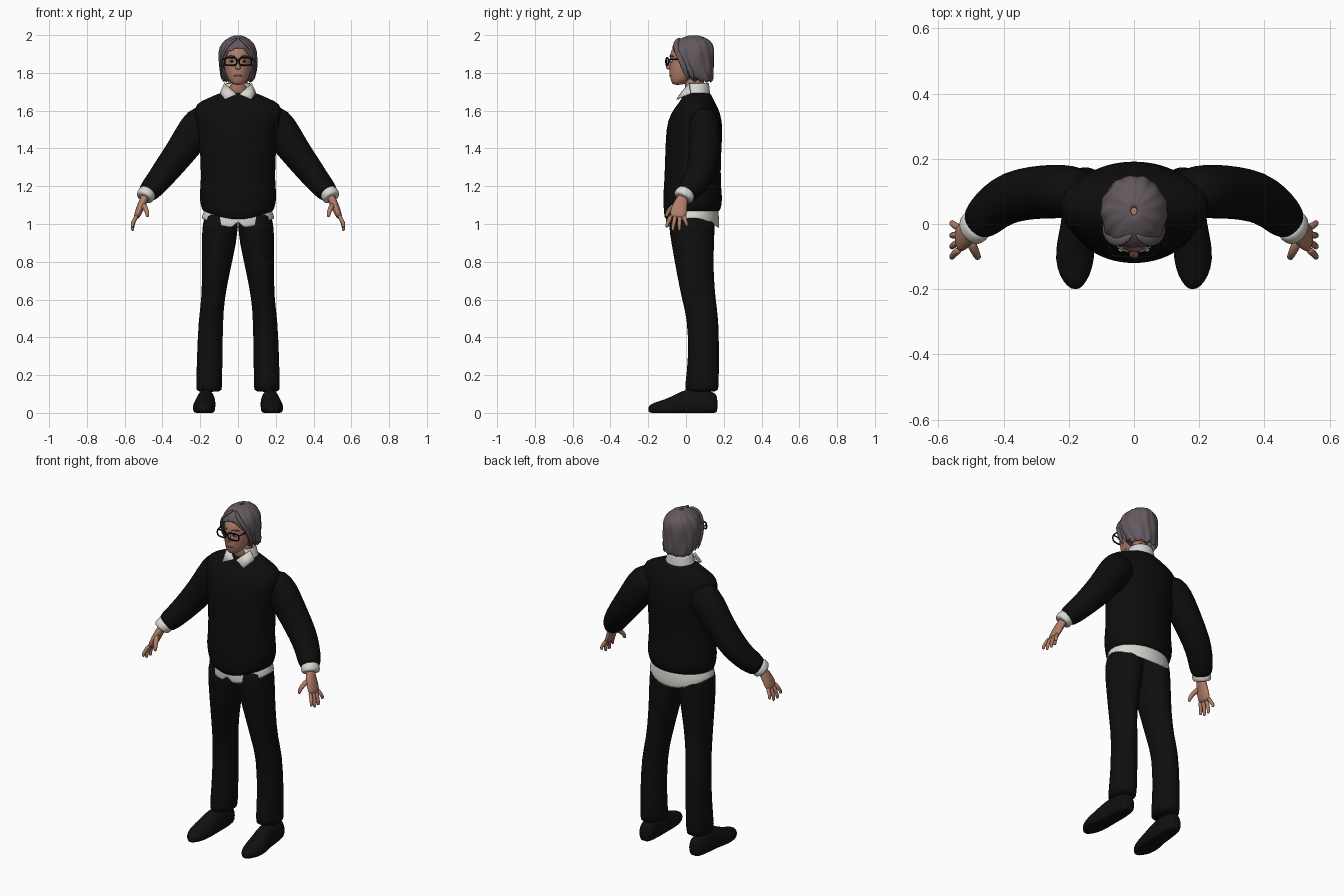
import bpy, bmesh, math
from mathutils import Vector

cube = bpy.data.objects.get("Cube")
if cube:
    bpy.data.objects.remove(cube)


def material(name, *rgb):
    m = bpy.data.materials.new(name)
    m.use_nodes = True
    m.diffuse_color = (*rgb, 1)
    m.node_tree.nodes["Principled BSDF"].inputs["Base Color"].default_value = (*rgb, 1)
    return m


skin = material("skin", .44, .21, .14)
lip = material("lip", .3, .12, .09)
white = material("shirt_white", .7, .68, .64)
knit = material("sweater_black", .004, .004, .004)
cloth = material("trouser_black", .0045, .0045, .0045)
leather = material("shoe_black", .005, .005, .005)
grey = material("hair_grey", .125, .1, .112)
black = material("frame_black", .003, .003, .003)
eye_white = material("eye_white", .55, .5, .46)

X, Y, Z = Vector((1, 0, 0)), Vector((0, 1, 0)), Vector((0, 0, 1))


def finish(name, bm, mat, mirror=False, thick=0, smooth=1):
    """Turn a bmesh into a smooth shaded object with its modifiers."""
    bmesh.ops.recalc_face_normals(bm, faces=bm.faces)
    for f in bm.faces:
        f.smooth = True
    mesh = bpy.data.meshes.new(name)
    bm.to_mesh(mesh)
    bm.free()
    mesh.materials.append(mat)
    ob = bpy.data.objects.new(name, mesh)
    bpy.context.collection.objects.link(ob)
    if mirror:
        ob.modifiers.new("mirror", "MIRROR").use_mirror_merge = False
    if thick:
        solid = ob.modifiers.new("thickness", "SOLIDIFY")
        solid.thickness, solid.offset = thick, -1
    if smooth:
        sub = ob.modifiers.new("smooth", "SUBSURF")
        sub.levels = sub.render_levels = smooth
    return ob


def loft(name, mat, rings, frame=None, n=20, tweak=None, caps=True, cut=None, **kw):
    """Skin elliptical rings (x, y, z, ra, rb); frame=None follows the path."""
    bm = bmesh.new()
    centres = [Vector(r[:3]) for r in rings]
    loops = []
    for i, (c, r) in enumerate(zip(centres, rings)):
        if frame:
            u, v = frame
        else:
            t = (centres[min(i + 1, len(rings) - 1)] - centres[max(i - 1, 0)]).normalized()
            u = (Y - t * t.y).normalized()
            v = t.cross(u)
        loop = []
        for k in range(n):
            a = math.tau * k / n
            p = c + u * r[3] * math.cos(a) + v * r[4] * math.sin(a)
            loop.append(bm.verts.new(tweak(p, a) if tweak else p))
        loops.append(loop)
    for lo, hi in zip(loops, loops[1:]):
        for k in range(n):
            j = (k + 1) % n
            bm.faces.new((lo[k], lo[j], hi[j], hi[k]))
    if caps:
        bm.faces.new(loops[0])
        bm.faces.new(loops[-1])
    if cut:
        bmesh.ops.bisect_plane(bm, geom=bm.verts[:] + bm.edges[:] + bm.faces[:],
                               plane_co=cut[0], plane_no=cut[1], clear_inner=True)
    return finish(name, bm, mat, **kw)


def upright(rows):
    """Rows of (z, centre y, half width, half depth) become central rings."""
    return [(0, cy, z, rx, ry) for z, cy, rx, ry in rows]


def ball(name, mat, centre, size, mirror=False):
    bm = bmesh.new()
    bmesh.ops.create_uvsphere(bm, u_segments=16, v_segments=10, radius=1)
    for v in bm.verts:
        v.co = Vector(centre) + Vector(a * b for a, b in zip(v.co, size))
    return finish(name, bm, mat, mirror, smooth=0)


def tube(name, mat, points, r, tip=None, **kw):
    tip = tip or r
    last = len(points) - 1
    rings = [(*p, *[r + (tip - r) * i / last] * 2) for i, p in enumerate(points)]
    return loft(name, mat, rings, n=10, **kw)


# Sweater body, its hem dipping at the front
def hem(p, a):
    if p.z < 1.1:
        p.z -= .045 * max(0, -math.sin(a)) ** 2
    return p


loft("sweater_body", knit, upright([
    (1.065, .032, .165, .13), (1.065, .032, .187, .147), (1.1, .035, .198, .155),
    (1.15, .035, .207, .157), (1.21, .034, .196, .15), (1.35, .037, .2, .148),
    (1.45, .042, .205, .15), (1.55, .047, .225, .147), (1.62, .055, .235, .113),
    (1.65, .06, .2, .09), (1.68, .06, .125, .077), (1.7, .058, .085, .066)]),
    (X, Y), n=32, tweak=hem)

# Sleeves and shirt cuffs
loft("sleeve", knit, [
    (.14, .09, 1.57, .07, .08), (.2, .1, 1.53, .083, .1), (.25, .1, 1.46, .084, .093),
    (.305, .097, 1.38, .082, .083), (.375, .085, 1.29, .08, .075), (.425, .055, 1.225, .073, .066),
    (.455, .025, 1.19, .068, .062), (.475, .007, 1.168, .058, .055), (.482, 0, 1.16, .05, .048)],
    mirror=True)
loft("shirt_cuff", white, [
    (.472, .006, 1.175, .046, .044), (.482, -.003, 1.162, .055, .05),
    (.497, -.017, 1.139, .055, .048), (.498, -.018, 1.137, .042, .038)], mirror=True)

# Hands
loft("palm", skin, [
    (.485, -.008, 1.16, .028, .023), (.502, -.025, 1.12, .033, .022), (.518, -.035, 1.085, .043, .021),
    (.532, -.042, 1.05, .044, .018), (.54, -.045, 1.03, .04, .013)], mirror=True)
for name, base, tip, low in (("index", -.078, -.102, .98), ("middle", -.055, -.07, .962),
                             ("ring", -.033, -.035, .962), ("little", -.012, .004, .985)):
    tube(name + "_finger", skin, [(.533, base, 1.05), (.552, (base + tip) / 2, 1.015),
                                  (.56, tip, low + .018), (.557, tip, low)], .0125, .008, mirror=True)
tube("thumb", skin, [(.505, -.045, 1.105), (.49, -.08, 1.085), (.48, -.1, 1.058), (.478, -.104, 1.035)],
     .017, .009, mirror=True)


# Shirt tail with a split at the front
def tail(p, a):
    if p.z < 1.05:
        p.z -= .055 * math.sin(a) ** 2
        if p.y < 0 and abs(p.x) < .01:
            p.z += .045
    return p


loft("shirt_tail", white, upright([(1.1, .035, .17, .13), (1.06, .035, .184, .139),
                                   (1.03, .035, .195, .142)]),
     (X, Y), n=48, tweak=tail, caps=False, thick=.008)

# Trousers
loft("trouser_leg", cloth, [
    (.085, .03, 1.09, .085, .115), (.094, .03, 1, .096, .125), (.1, .035, .9, .093, .114),
    (.117, .047, .75, .075, .099), (.132, .067, .6, .061, .09), (.144, .09, .5, .066, .084),
    (.15, .095, .3, .068, .081), (.153, .083, .13, .07, .091), (.153, .083, .11, .068, .09)],
    (X, Y), mirror=True)


# Shoes with flat soles
def ground(p, a):
    p.z = max(p.z, 0)
    return p


loft("shoe", leather, [
    (.165, .168, .04, .025, .05), (.166, .15, .045, .045, .065), (.168, .08, .045, .05, .085),
    (.172, 0, .045, .052, .083), (.178, -.05, .03, .059, .07), (.182, -.11, .025, .061, .047),
    (.182, -.16, .022, .047, .036), (.181, -.19, .02, .025, .024), (.18, -.2, .018, .01, .012)],
    (X, Z), tweak=ground, mirror=True)

# Neck and head
loft("neck", skin, upright([(1.66, .055, .054, .055), (1.72, .047, .051, .053),
                            (1.8, .04, .052, .055)]), (X, Y))
loft("head", skin, upright([
    (1.736, -.045, .02, .024), (1.75, -.034, .042, .043), (1.78, -.01, .06, .077),
    (1.82, .01, .071, .099), (1.86, .025, .076, .112), (1.9, .03, .078, .117),
    (1.94, .035, .073, .103), (1.97, .04, .055, .075), (1.985, .04, .025, .035)]), (X, Y), n=28)
loft("nose", skin, [(0, -.08, 1.878, .007, .008), (0, -.09, 1.85, .01, .012),
                    (0, -.095, 1.828, .016, .014), (0, -.09, 1.817, .012, .009)], (X, Y), n=12)
ball("lips", lip, (0, -.082, 1.785), (.024, .007, .0055))
ball("eye", eye_white, (.033, -.078, 1.862), (.015, .009, .007), True)
ball("pupil", black, (.033, -.086, 1.862), (.006, .003, .006), True)
tube("eyebrow", grey, [(.013, -.086, 1.886), (.036, -.08, 1.892), (.057, -.064, 1.885)], .005, .003,
     mirror=True)


# Hair shell with strand ridges, opened around the face
def strands(p, a):
    k = 1 + .028 * math.sin(13 * a + 22 * p.z) + .02 * math.sin(7 * a - 30 * p.z)
    return Vector((p.x * k, .04 + (p.y - .04) * k, p.z + .006 * math.sin(9 * a) * (p.z < 1.77)))


loft("hair", grey, upright([
    (1.752, .088, .078, .052), (1.79, .065, .093, .08), (1.83, .045, .1, .102),
    (1.88, .035, .104, .113), (1.92, .035, .1, .116), (1.955, .038, .087, .103),
    (1.98, .04, .06, .075), (1.995, .04, .03, .04), (2, .04, .01, .012)]),
    (X, Y), n=72, tweak=strands, caps=False,
    cut=((0, 0, 1.8), (0, 1, .58)), thick=.012)

# Swept locks framing the face
for i in range(3):
    d = .028 * i
    loft("front_lock", grey, [
        (.004, -.03 + d, 1.984, .006, .006), (.035, -.056 + d, 1.966, .016, .009),
        (.066, -.052 + d, 1.93, .018, .009), (.088, -.03 + d, 1.88, .017, .008),
        (.094, -.008 + d, 1.82, .014, .007), (.085, .012 + d, 1.762, .006, .004)],
        n=10, mirror=True)

# Open collar: a stand around the neck and two pointed flaps
loft("collar_stand", white, upright([(1.68, .055, .088, .075), (1.715, .055, .077, .07),
                                     (1.748, .058, .066, .064)]),
     (X, Y), n=32, caps=False, cut=((0, .005, 1.7), (0, 1, .1)), thick=.006)
bm = bmesh.new()
bm.faces.new([bm.verts.new(p) for p in ((.07, .02, 1.742), (.006, -.027, 1.685),
                                        (.068, -.046, 1.658), (.094, .025, 1.69))])
finish("collar_flap", bm, white, mirror=True, thick=.007, smooth=0)

# Spectacles
rim = []
for k in range(17):
    a = math.tau * k / 16
    c, s = math.cos(a), math.sin(a)
    rim.append((.039 + .032 * math.copysign(abs(c) ** .5, c), -.1 + .006 * c,
                1.86 + .02 * math.copysign(abs(s) ** .5, s)))
curve = bpy.data.curves.new("spectacle_rim", "CURVE")
curve.dimensions, curve.bevel_depth, curve.bevel_resolution = "3D", .0042, 2
line = curve.splines.new("POLY")
line.points.add(len(rim) - 2)
for pt, p in zip(line.points, rim):
    pt.co = (*p, 1)
line.use_cyclic_u = True
curve.materials.append(black)
rims = bpy.data.objects.new("spectacle_rim", curve)
bpy.context.collection.objects.link(rims)
rims.modifiers.new("mirror", "MIRROR").use_mirror_merge = False
tube("spectacle_bridge", black, [(-.01, -.105, 1.866), (0, -.107, 1.868), (.01, -.105, 1.866)], .004)
tube("spectacle_arm", black, [(.071, -.095, 1.872), (.08, -.05, 1.873), (.084, .02, 1.87)], .0042,
     mirror=True)
